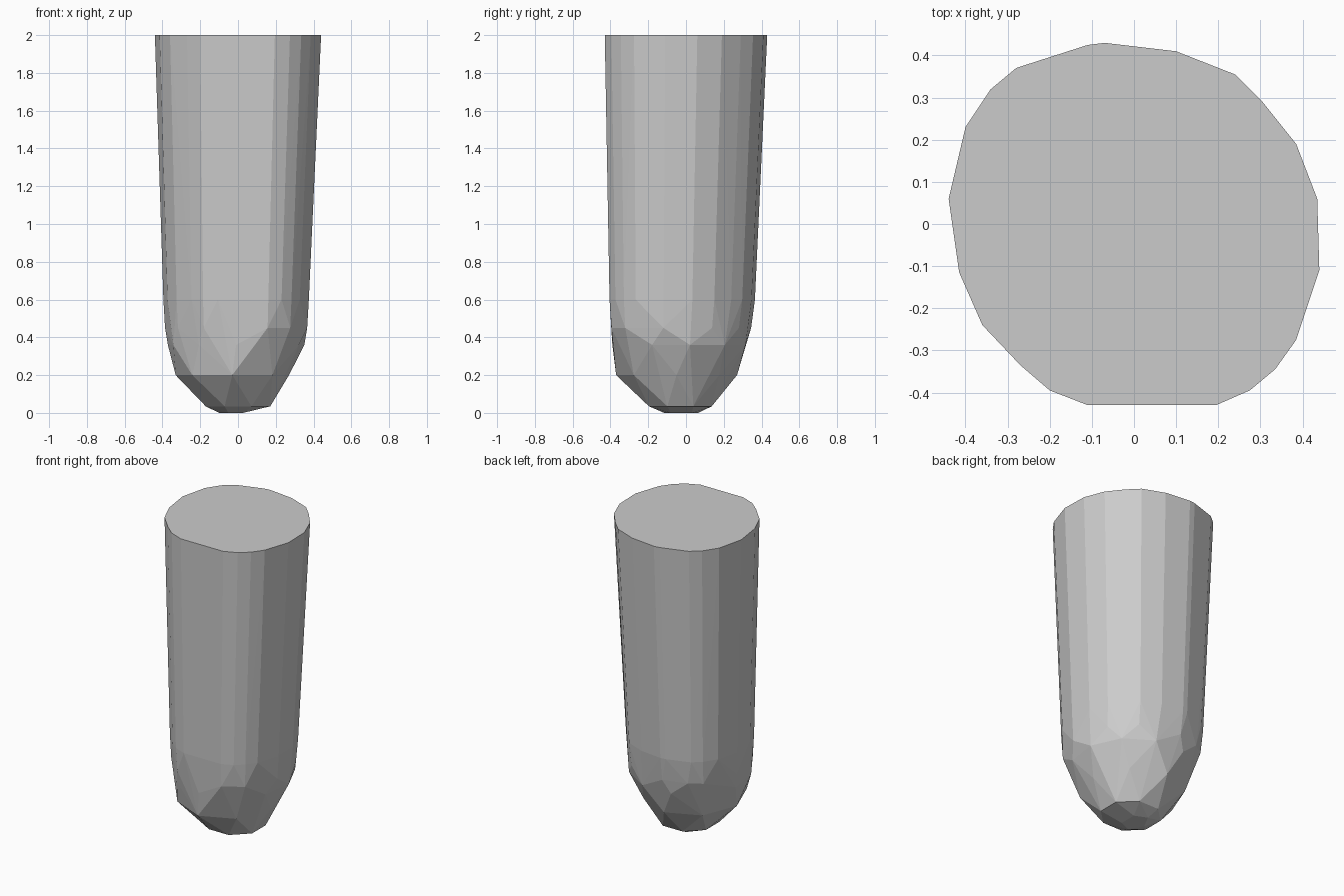
import bpy, bmesh
from math import cos, sin, tau
from mathutils import Vector

cube = bpy.data.objects.get("Cube")
if cube:
    bpy.data.objects.remove(cube, do_unlink=True)

# Irregular rim outline, counter-clockwise
RIM = [(.44, -.11), (.435, .06), (.385, .19), (.305, .29), (.24, .355), (.10, .41),
       (-.07, .43), (-.11, .425), (-.25, .38), (-.28, .37), (-.34, .32), (-.40, .23),
       (-.44, .06), (-.415, -.115), (-.36, -.24), (-.27, -.335), (-.20, -.395),
       (-.11, -.43), (.195, -.43), (.275, -.395), (.335, -.345), (.385, -.275)]


def scaled_rim(z, cx, cy, sx, sy, step=1):
    return [Vector((cx + x * sx, cy + y * sy, z)) for x, y in RIM[::step]]


def oval(z, cx, cy, rx, ry, count, turn):
    angles = [tau * (i + turn) / count for i in range(count)]
    return [Vector((cx + rx * cos(a), cy + ry * sin(a), z)) for a in angles]


# Tapered shaft, then faceted rounded tip
points = scaled_rim(2, 0, 0, 1, 1)
points += scaled_rim(.6, -.01, -.02, .875, .895)
points += scaled_rim(.45, -.01, -.025, .855, .86, 2)
points += oval(.36, -.01, -.03, .365, .36, 11, .25)
points += oval(.2, -.03, -.05, .3, .32, 8, 0)
points += oval(.035, 0, -.03, .185, .18, 8, .5)
points += oval(0, -.03, -.025, .07, .095, 5, .5)

bm = bmesh.new()
for p in points:
    bm.verts.new(p)
hull = bmesh.ops.convex_hull(bm, input=bm.verts)
inside = {e for e in hull["geom_interior"] + hull["geom_unused"]
          if isinstance(e, bmesh.types.BMVert)}
bmesh.ops.delete(bm, geom=list(inside), context='VERTS')
bmesh.ops.dissolve_limit(bm, angle_limit=.01, verts=bm.verts, edges=bm.edges)
bmesh.ops.recalc_face_normals(bm, faces=bm.faces)

mesh = bpy.data.meshes.new("tapered_post")
bm.to_mesh(mesh)
bm.free()
post = bpy.data.objects.new("tapered_post", mesh)
bpy.context.collection.objects.link(post)

# Plain grey colour
grey = bpy.data.materials.new("plain grey")
grey.use_nodes = True
colour = (.6, .6, .6, 1)
grey.diffuse_color = colour
grey.node_tree.nodes["Principled BSDF"].inputs["Base Color"].default_value = colour
mesh.materials.append(grey)
